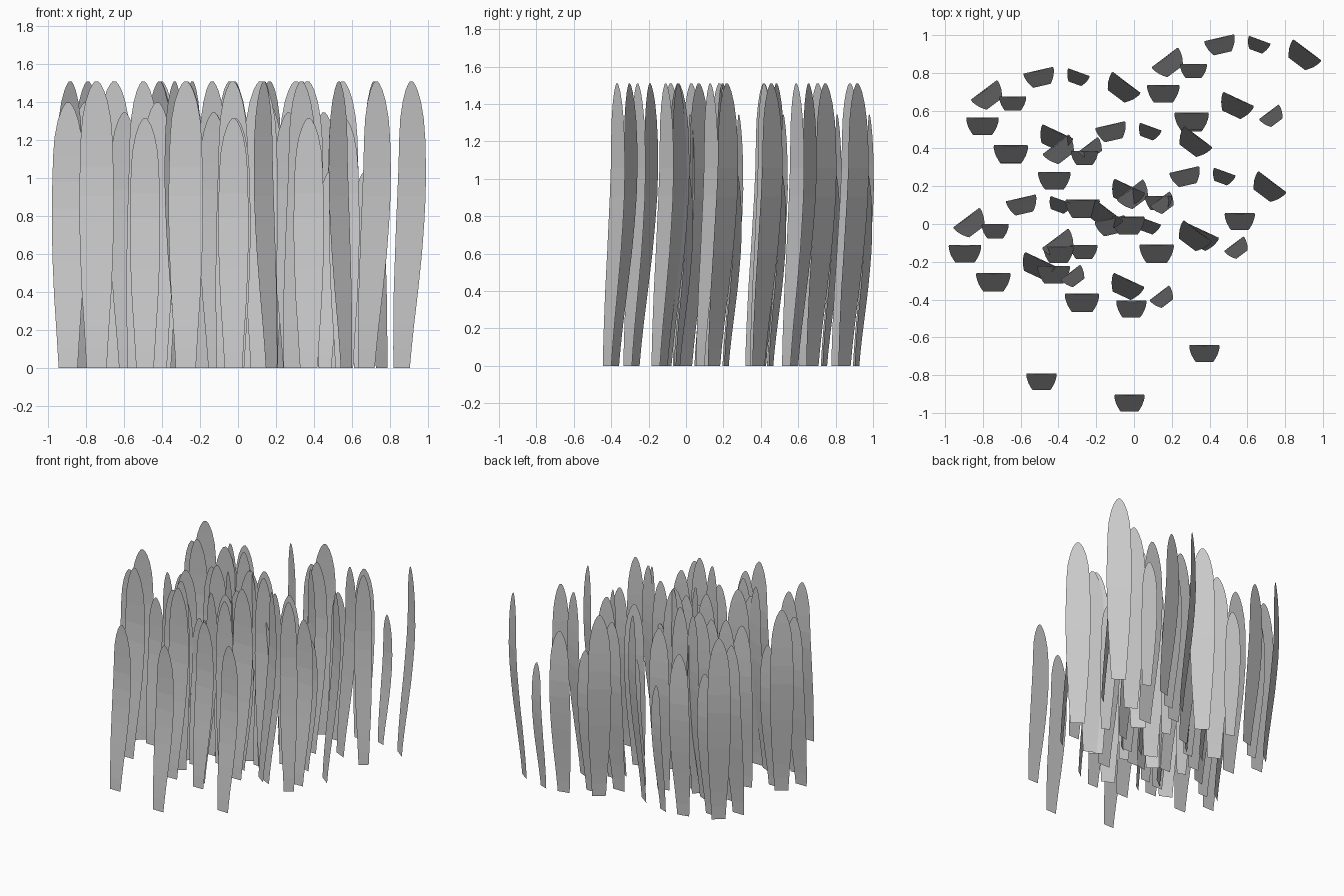
import bpy
from math import radians, sin, cos

if "Cube" in bpy.data.objects:
    bpy.data.objects.remove(bpy.data.objects["Cube"])

# blade profile: height fraction, half-width fraction, backward lean fraction
PROFILE = [(0, .58, 0), (.07, .65, .08), (.15, .73, .2), (.27, .86, .41),
           (.4, .95, .65), (.5, .99, .8), (.6, 1, .93), (.7, .97, 1),
           (.8, .92, 1), (.87, .83, .98), (.93, .64, .96), (.97, .42, .94),
           (.99, .24, .93), (1, .1, .92)]


def blade_mesh(name, height, width, lean):
    """Thin sheet of stacked quads, origin at the middle of its base."""
    verts, faces = [], []
    for t, w, b in PROFILE:
        for side in (-1, 1):
            verts.append((side * w * width / 2, b * lean, t * height))
    for i in range(len(PROFILE) - 1):
        a = 2 * i
        faces.append((a, a + 1, a + 3, a + 2))
    mesh = bpy.data.meshes.new(name)
    mesh.from_pydata(verts, [], faces)
    return mesh


def place(mesh, name, cx, cy, angle, lean):
    """Put a blade so that its footprint is centred on (cx, cy)."""
    a = radians(angle)
    ob = bpy.data.objects.new(name, mesh)
    ob.location = (cx + sin(a) * lean / 2, cy - cos(a) * lean / 2, 0)
    ob.rotation_euler = (0, 0, a)
    bpy.context.collection.objects.link(ob)


# one tuft: centre x, y, turn, height, width, lean
TUFT = [(.19, .845, 37, 1.51, .175, .093),
        (.315, .81, 0, 1.17, .143, .075),
        (.155, .69, 0, 1.40, .172, .093),
        (.46, .945, 13, 1.345, .163, .085),
        (.655, .945, -20, 1.03, .122, .065),
        (.89, .885, -37, 1.51, .187, .093),
        (.535, .62, -25, 1.51, .18, .093),
        (.735, .565, 37, 1.51, .13, .072),
        (.305, .54, 0, 1.51, .182, .098)]
OFFSETS = [(0, 0), (-.957, -.172), (-.577, -.46),
           (-.185, -.698), (-1.05, -.848), (-.58, -.958)]

for n, (x, y, turn, h, w, lean) in enumerate(TUFT):
    mesh = blade_mesh(f"tuft_blade_{n + 1}", h, w, lean)
    for k, (dx, dy) in enumerate(OFFSETS):
        place(mesh, f"tuft_{k + 1}_blade_{n + 1}", x + dx, y + dy, turn, lean)

# loose single blades
single = blade_mesh("single_blade", 1.315, .16, .089)
for n, (x, y) in enumerate([(.373, -.685), (-.49, -.835), (-.024, -.948),
                            (.56, .013), (-.40, -.163), (-.014, -.45)]):
    place(single, f"single_blade_{n + 1}", x, y, 0, .089)
